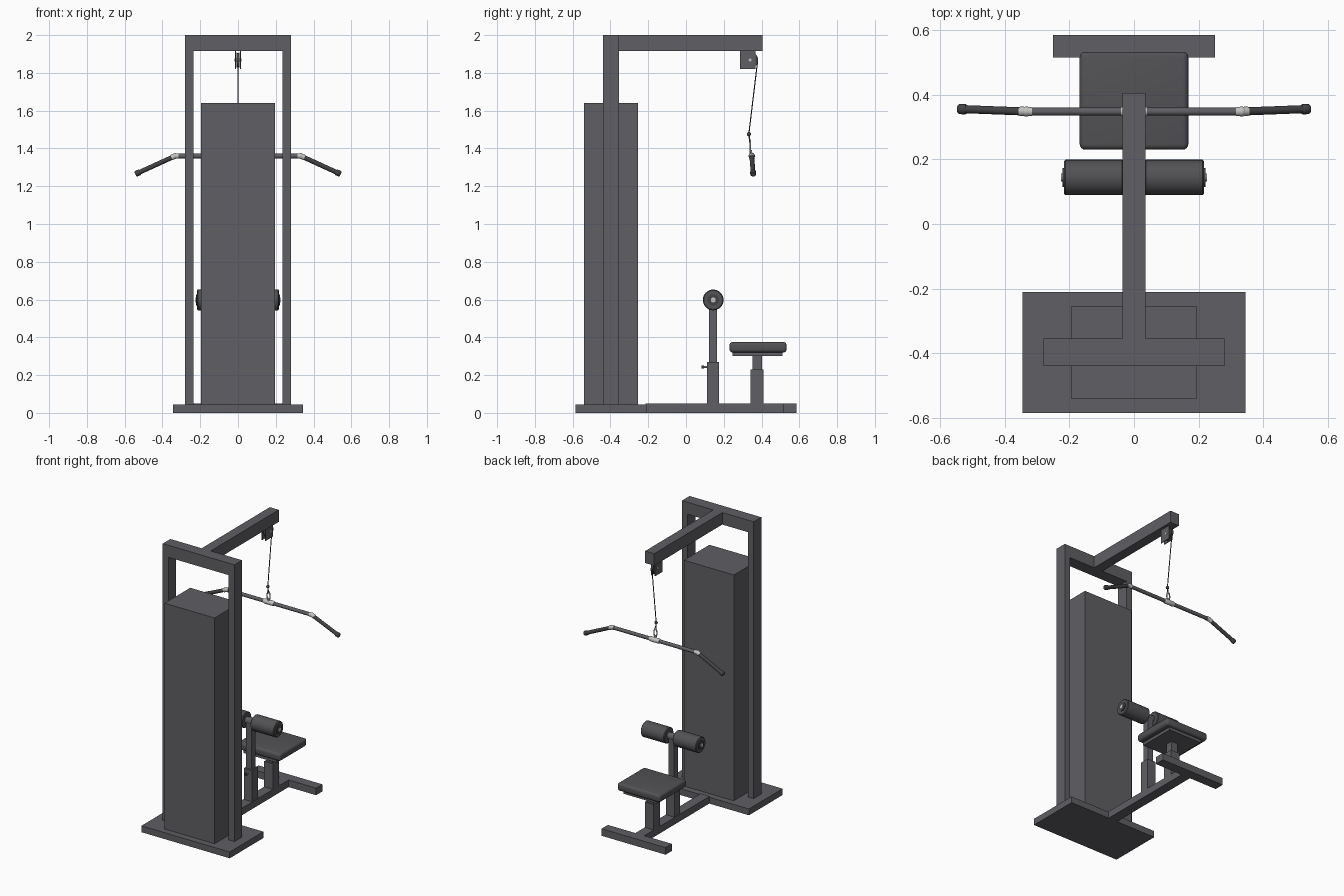
import bpy, bmesh, math
from mathutils import Vector

if "Cube" in bpy.data.objects:
    bpy.data.objects.remove(bpy.data.objects["Cube"])


def material(name, rgb):
    m = bpy.data.materials.new(name)
    m.diffuse_color = (*rgb, 1)
    m.use_nodes = True
    m.node_tree.nodes["Principled BSDF"].inputs["Base Color"].default_value = m.diffuse_color
    return m


STEEL = material("dark steel", (0.115, 0.112, 0.125))
PAD = material("charcoal vinyl", (0.085, 0.085, 0.092))
GRIP = material("black rubber", (0.055, 0.055, 0.06))
SILVER = material("bright metal", (0.55, 0.55, 0.54))


def finish(name, bm, mat, smooth=False):
    me = bpy.data.meshes.new(name)
    bmesh.ops.recalc_face_normals(bm, faces=bm.faces)
    bm.to_mesh(me)
    bm.free()
    me.materials.append(mat)
    ob = bpy.data.objects.new(name, me)
    bpy.context.collection.objects.link(ob)
    if smooth:
        bpy.ops.object.select_all(action='DESELECT')
        ob.select_set(True)
        bpy.context.view_layer.objects.active = ob
        bpy.ops.object.shade_smooth_by_angle(angle=math.radians(40))
    return ob


def box(name, x, y, z, mat=STEEL, bevel=0):
    """Box from (min, max) ranges, with optional rounded edges."""
    bm = bmesh.new()
    bmesh.ops.create_cube(bm, size=1)
    for v in bm.verts:
        v.co = [r[0] if c < 0 else r[1] for c, r in zip(v.co, (x, y, z))]
    if bevel:
        bmesh.ops.bevel(bm, geom=bm.edges[:], offset=bevel, segments=4,
                        profile=0.5, affect='EDGES')
    return finish(name, bm, mat, bevel > 0)


def rod(name, a, b, profile, mat, sides=24):
    """Turned part along a to b; profile is (fraction of length, radius)."""
    a, b = Vector(a), Vector(b)
    q = (b - a).to_track_quat('Z', 'Y')
    bm = bmesh.new()
    rings = []
    for t, r in profile:
        rings.append([bm.verts.new(a.lerp(b, t) + q @ Vector(
            (r * math.cos(2 * math.pi * i / sides),
             r * math.sin(2 * math.pi * i / sides), 0))) for i in range(sides)])
    for lo, hi in zip(rings, rings[1:]):
        for i in range(sides):
            j = (i + 1) % sides
            bm.faces.new((lo[i], lo[j], hi[j], hi[i]))
    bm.faces.new(rings[0])
    bm.faces.new(rings[-1])
    return finish(name, bm, mat, True)


def tube(name, a, b, r, mat, sides=24):
    return rod(name, a, b, [(0, r), (1, r)], mat, sides)


def ball(name, at, r, mat):
    bm = bmesh.new()
    bmesh.ops.create_uvsphere(bm, u_segments=20, v_segments=12, radius=r)
    bmesh.ops.translate(bm, verts=bm.verts, vec=at)
    return finish(name, bm, mat, True)


def link(name, at, ry, rz, thick, mat):
    """Oval ring standing in the front-facing plane."""
    bpy.ops.mesh.primitive_torus_add(location=at, rotation=(math.pi / 2, 0, 0),
                                     major_radius=1, minor_radius=thick / ry,
                                     major_segments=24, minor_segments=8)
    ob = bpy.context.object
    ob.name = name
    ob.scale = (ry, rz, ry)
    ob.data.materials.append(mat)
    bpy.ops.object.shade_smooth_by_angle(angle=math.radians(60))


# Base and weight tower
box("base_plate", (-.345, .345), (-.585, -.21), (0, .045))
box("weight_tower", (-.195, .195), (-.54, -.255), (.045, 1.64))

# Gantry frame
for side, s in (("left", -1), ("right", 1)):
    box(side + "_upright", sorted((s * .235, s * .28)), (-.44, -.355), (.045, 1.915))
box("top_crossbar", (-.28, .28), (-.44, -.355), (1.915, 2))
box("top_arm", (-.035, .035), (-.355, .405), (1.915, 2))

# Floor beam and foot
box("floor_beam", (-.035, .035), (-.215, .515), (0, .05))
box("rear_foot", (-.25, .25), (.515, .585), (0, .05))

# Seat
box("seat_sleeve", (-.035, .035), (.342, .41), (.05, .23))
box("seat_post", (-.025, .025), (.352, .402), (.23, .302))
box("seat_plate", (-.13, .13), (.245, .51), (.3, .322))
box("seat_cushion", (-.168, .168), (.23, .533), (.32, .375), PAD, .017)

# Thigh roller stand
box("roller_sleeve", (-.032, .032), (.11, .175), (.05, .27))
box("roller_post", (-.022, .022), (.122, .164), (.27, .59))
tube("adjuster_pin", (0, .112, .243), (0, .09, .243), .005, SILVER)
tube("adjuster_knob", (0, .096, .243), (0, .083, .243), .009, GRIP)
tube("roller_axle", (-.2, .144, .598), (.2, .144, .598), .024, STEEL)
for side, s in (("left", -1), ("right", 1)):
    rod(side + "_roller", (s * .032, .144, .598), (s * .217, .144, .598),
        [(0, .05), (.025, .055), (.975, .055), (1, .05)], PAD, 32)
    tube(side + "_roller_cap", (s * .215, .144, .598), (s * .222, .144, .598), .03, GRIP)
    tube(side + "_roller_bolt", (s * .22, .144, .598), (s * .226, .144, .598), .013, SILVER)

# Pulley under the arm
for side, s in (("left", -1), ("right", 1)):
    box(side + "_pulley_plate", sorted((s * .01, s * .015)), (.285, .367), (1.82, 1.915))
rod("pulley_wheel", (-.009, .34, 1.868), (.009, .34, 1.868),
    [(0, .042), (.3, .038), (.7, .038), (1, .042)], GRIP, 32)
tube("pulley_bolt", (-.019, .34, 1.868), (.019, .34, 1.868), .008, SILVER)

# Cable and coupling
tube("cable", (0, .379, 1.862), (0, .333, 1.48), .003, GRIP, 10)
ball("cable_stop", (0, .333, 1.476), .011, GRIP)
tube("cable_tail", (0, .333, 1.476), (0, .339, 1.43), .004, GRIP, 10)
link("coupling_link", (0, .341, 1.408), .012, .027, .004, SILVER)
tube("bar_eye", (0, .342, 1.39), (0, .346, 1.36), .007, SILVER)

# Lat bar with angled handles
Y, Z = .348, 1.36
tube("lat_bar", (-.335, Y, Z), (.335, Y, Z), .0125, STEEL)
rod("bar_hub", (-.04, Y, Z), (.04, Y, Z),
    [(0, .014), (.15, .017), (.85, .017), (1, .014)], SILVER)
for side, s in (("left", -1), ("right", 1)):
    bend, end = Vector((s * .333, Y, Z)), Vector((s * .543, .356, 1.264))
    ball(side + "_bar_joint", bend, .0155, SILVER)
    tube(side + "_bar_collar", bend - Vector((s * .017, 0, 0)), bend, .0145, SILVER)
    tube(side + "_handle_collar", bend, bend.lerp(end, .09), .0145, SILVER)
    tube(side + "_handle", bend, end, .0125, GRIP)
    rod(side + "_handle_end", bend.lerp(end, .88), end,
        [(0, .0135), (.2, .016), (.85, .016), (1, .013)], GRIP)
